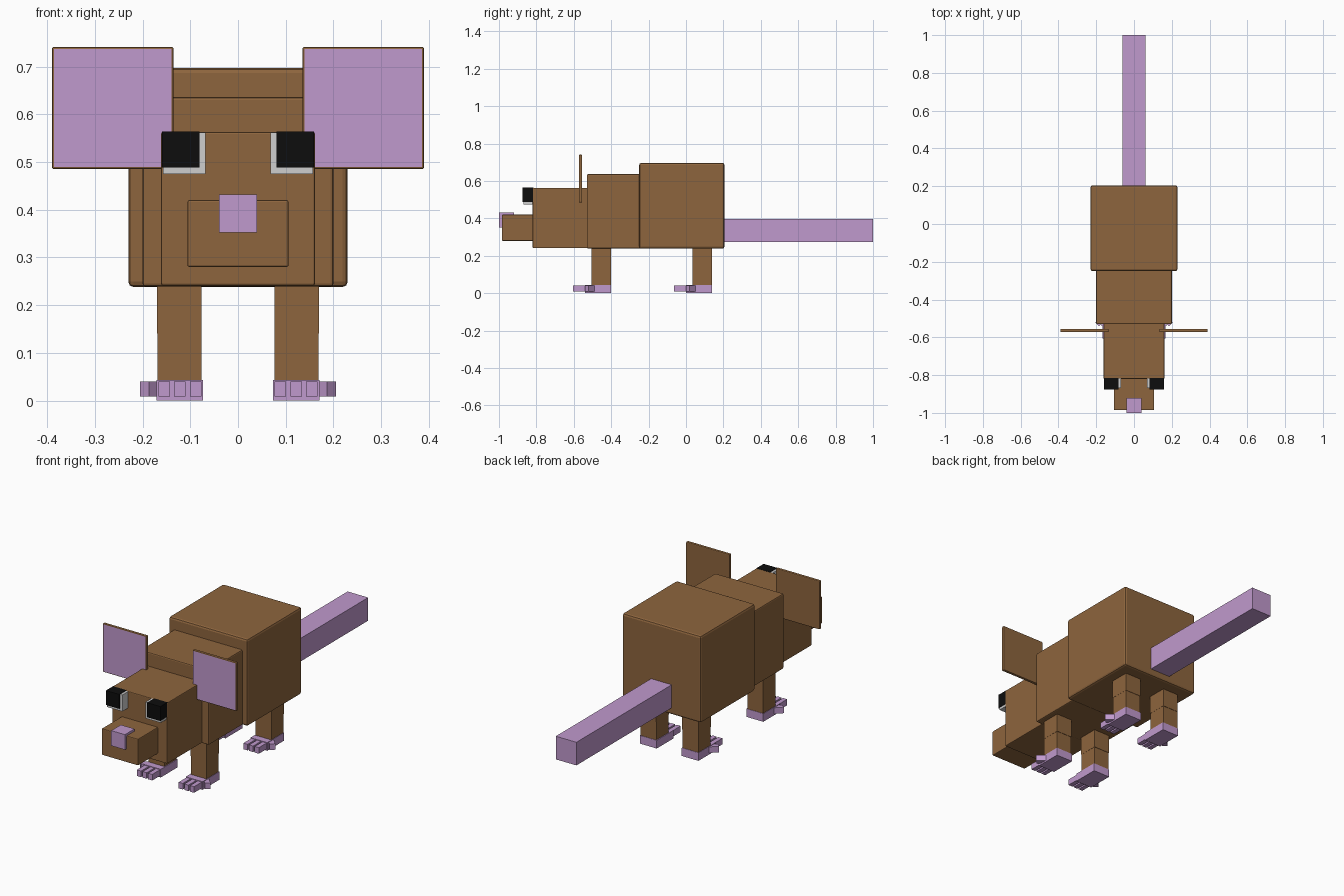
import bpy, bmesh, math
from mathutils import Matrix, Vector

if "Cube" in bpy.data.objects:
    bpy.data.objects.remove(bpy.data.objects["Cube"])


def material(name, rgb):
    m = bpy.data.materials.new(name)
    m.diffuse_color = (*rgb, 1.0)
    m.use_nodes = True
    m.node_tree.nodes["Principled BSDF"].inputs["Base Color"].default_value = m.diffuse_color
    return m


BROWN = material("brown fur", (0.27, 0.130, 0.047))
PINK = material("mauve skin", (0.53, 0.32, 0.61))
BLACK = material("black eye", (0.004, 0.004, 0.004))
WHITE = material("eye white", (0.62, 0.62, 0.62))


def box(name, x, y, z, mat, bevel=0.0, turn=0.0):
    """Box from (min, max) ranges, optionally rounded and turned about z."""
    size = Vector((x[1] - x[0], y[1] - y[0], z[1] - z[0]))
    centre = Vector((x[0] + x[1], y[0] + y[1], z[0] + z[1])) / 2
    bm = bmesh.new()
    bmesh.ops.create_cube(bm, size=1.0)
    bmesh.ops.scale(bm, vec=size, verts=bm.verts)
    if bevel:
        bmesh.ops.bevel(bm, geom=bm.edges[:], offset=bevel, segments=2,
                        profile=0.5, affect='EDGES')
    bmesh.ops.transform(bm, matrix=Matrix.Translation(centre) @ Matrix.Rotation(turn, 4, 'Z'),
                        verts=bm.verts)
    mesh = bpy.data.meshes.new(name)
    bm.to_mesh(mesh)
    bm.free()
    mesh.materials.append(mat)
    ob = bpy.data.objects.new(name, mesh)
    bpy.context.collection.objects.link(ob)
    return ob


def span(side, a, b):
    """Mirrored x range for the left or right side."""
    return tuple(sorted((side * a, side * b)))


# Body, head and tail
box("hind_body", (-0.23, 0.23), (-0.25, 0.205), (0.238, 0.697), BROWN, 0.011)
box("front_body", (-0.20, 0.20), (-0.53, -0.24), (0.239, 0.636), BROWN, 0.006)
box("head", (-0.161, 0.161), (-0.82, -0.52), (0.241, 0.563), BROWN, 0.004)
box("snout", (-0.106, 0.106), (-0.985, -0.81), (0.28, 0.42), BROWN, 0.004)
box("nose", (-0.04, 0.04), (-1.0, -0.92), (0.352, 0.432), PINK)
box("tail", (-0.06, 0.06), (0.19, 1.0), (0.275, 0.397), PINK)

for side, label in ((-1, "right"), (1, "left")):
    # Thin ear with a mauve front face
    ear = box(f"{label}_ear", span(side, 0.135, 0.39), (-0.572, -0.556),
              (0.485, 0.741), BROWN, 0.004)
    ear.data.materials.append(PINK)
    for p in ear.data.polygons:
        if p.normal.y < -0.99:
            p.material_index = 1

    # Eye: dark block set in a white inner and lower rim
    box(f"{label}_eye_white", span(side, 0.068, 0.157), (-0.868, -0.81),
        (0.475, 0.562), WHITE)
    box(f"{label}_eye", span(side, 0.081, 0.159), (-0.875, -0.815),
        (0.488, 0.564), BLACK)

    # Legs and paws
    for pos, dy in (("front", 0.0), ("rear", 0.54)):
        tag = f"{label}_{pos}"
        box(f"{tag}_upper_leg", span(side, 0.076, 0.17), (dy - 0.505, dy - 0.40),
            (0.14, 0.25), BROWN)
        box(f"{tag}_lower_leg", span(side, 0.077, 0.169), (dy - 0.504, dy - 0.402),
            (0.04, 0.14), BROWN)
        box(f"{tag}_paw", span(side, 0.073, 0.171), (dy - 0.54, dy - 0.40),
            (0.0, 0.043), PINK)
        for i in range(3):
            x0 = 0.077 + 0.033 * i
            box(f"{tag}_toe_{i + 1}", span(side, x0, x0 + 0.024),
                (dy - 0.605, dy - 0.53), (0.008, 0.04), PINK)
        # Outer toe, splayed outward
        cx, cy = 0.171, dy - 0.507
        box(f"{tag}_outer_toe", span(side, cx - 0.0135, cx + 0.0135),
            (cy - 0.035, cy + 0.035), (0.008, 0.04), PINK, 0.0,
            side * math.radians(45))
